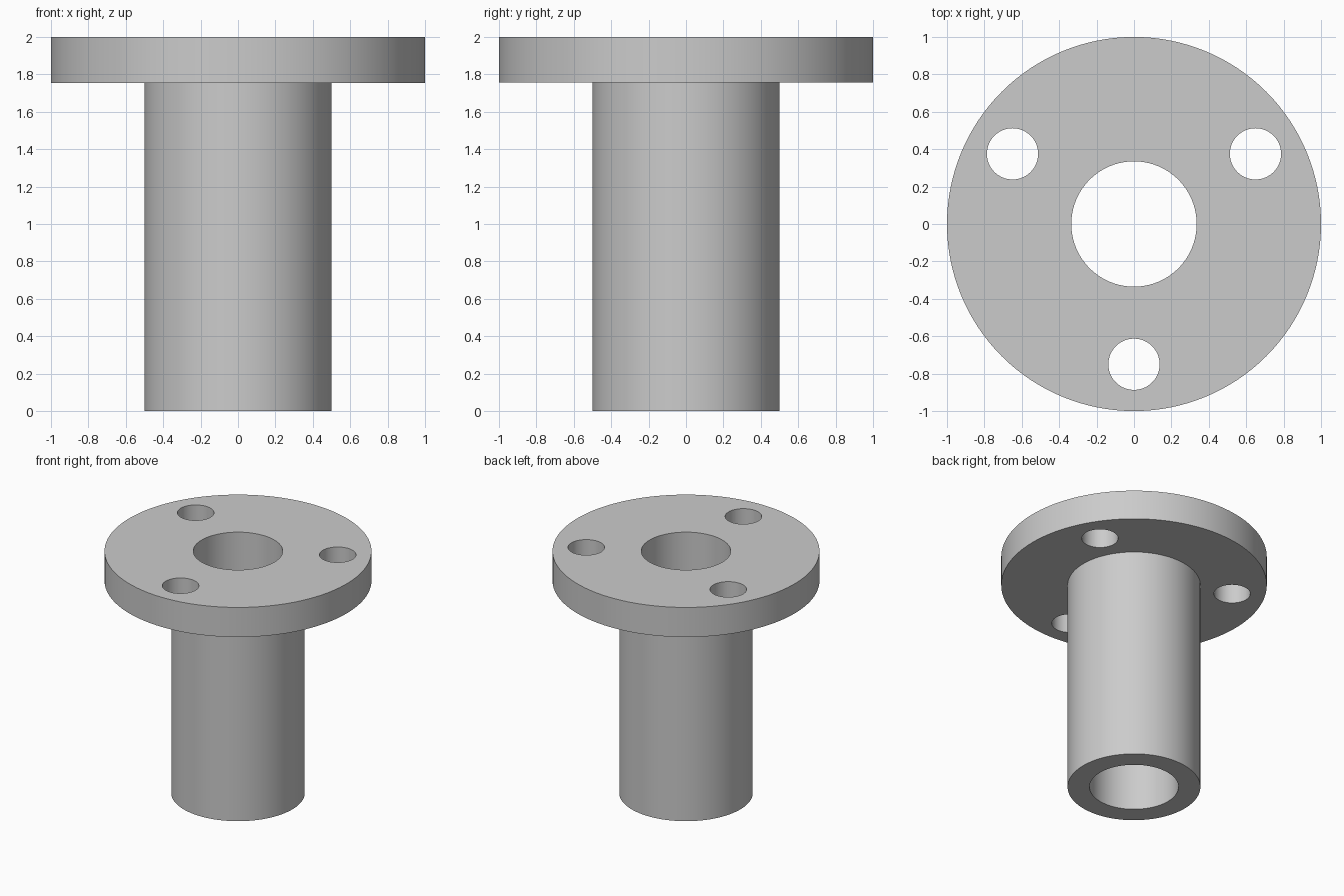
import bpy
import bmesh
from math import radians, sin, cos, tau
from mathutils import Matrix

cube = bpy.data.objects.get("Cube")
if cube:
    bpy.data.objects.remove(cube, do_unlink=True)

SEGMENTS = 128
OUTER, SLEEVE, BORE = 1.0, 0.5, 0.335
HEIGHT, FLANGE_BOTTOM = 2.0, 1.755
HOLE, HOLE_CIRCLE = 0.137, 0.75

steel = bpy.data.materials.new("light_grey_metal")
steel.use_nodes = True
grey = (0.6, 0.6, 0.6, 1)
steel.diffuse_color = grey
steel.node_tree.nodes["Principled BSDF"].inputs["Base Color"].default_value = grey


def add_object(name, bm):
    bmesh.ops.recalc_face_normals(bm, faces=bm.faces)
    mesh = bpy.data.meshes.new(name)
    bm.to_mesh(mesh)
    bm.free()
    mesh.materials.append(steel)
    obj = bpy.data.objects.new(name, mesh)
    bpy.context.collection.objects.link(obj)
    return obj


def lathe(name, profile):
    """Revolve a closed (radius, z) profile around the z axis."""
    bm = bmesh.new()
    rings = []
    for i in range(SEGMENTS):
        a = tau * i / SEGMENTS
        rings.append([bm.verts.new((r * cos(a), r * sin(a), z)) for r, z in profile])
    for i, ring in enumerate(rings):
        following = rings[(i + 1) % SEGMENTS]
        for j in range(len(profile)):
            k = (j + 1) % len(profile)
            bm.faces.new((ring[j], following[j], following[k], ring[k]))
    return add_object(name, bm)


# Sleeve and flange in one turned piece, with the bore through it
bushing = lathe("flanged_sleeve", [
    (BORE, 0), (SLEEVE, 0), (SLEEVE, FLANGE_BOTTOM),
    (OUTER, FLANGE_BOTTOM), (OUTER, HEIGHT), (BORE, HEIGHT)])

# Three bolt holes through the flange
bm = bmesh.new()
for angle in (30, 150, 270):
    a = radians(angle)
    place = Matrix.Translation((HOLE_CIRCLE * cos(a), HOLE_CIRCLE * sin(a), 1.9))
    bmesh.ops.create_cone(bm, cap_ends=True, segments=64, radius1=HOLE,
                          radius2=HOLE, depth=0.6, matrix=place)
cutter = add_object("bolt_hole_cutter", bm)
cutter.hide_render = True

drill = bushing.modifiers.new("bolt_holes", "BOOLEAN")
drill.operation = "DIFFERENCE"
drill.solver = "EXACT"
drill.object = cutter

bpy.ops.object.select_all(action="DESELECT")
bpy.context.view_layer.objects.active = bushing
bushing.select_set(True)
bpy.ops.object.modifier_apply(modifier=drill.name)
bpy.data.objects.remove(cutter, do_unlink=True)

# Smooth round walls, crisp rims
bpy.ops.object.shade_smooth_by_angle(angle=radians(30))
